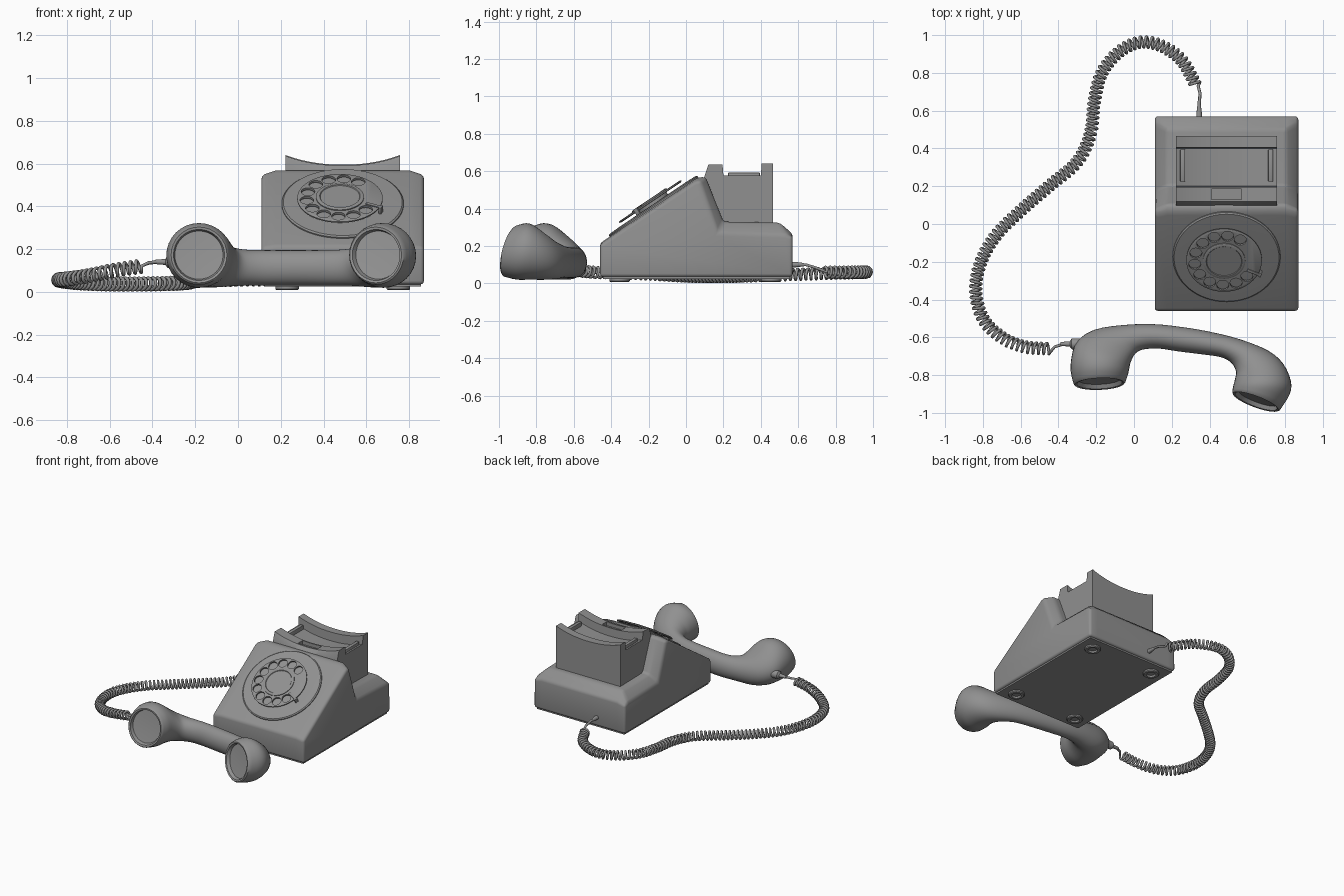
import bpy, bmesh, math
from mathutils import Vector, Matrix

if "Cube" in bpy.data.objects:
    bpy.data.objects.remove(bpy.data.objects["Cube"])

grey = bpy.data.materials.new("grey plastic")
grey.diffuse_color = (0.28, 0.28, 0.28, 1)
grey.use_nodes = True
grey.node_tree.nodes["Principled BSDF"].inputs["Base Color"].default_value = grey.diffuse_color
CX = 0.49                                  # centre line of the telephone body


def finish(name, bm):
    bmesh.ops.recalc_face_normals(bm, faces=bm.faces)
    me = bpy.data.meshes.new(name)
    bm.to_mesh(me)
    bm.free()
    me.materials.append(grey)
    ob = bpy.data.objects.new(name, me)
    bpy.context.collection.objects.link(ob)
    return ob


def loft(name, rings, bevel=0, segments=2):
    """Skin a row of equal closed rings and cap both ends."""
    bm = bmesh.new()
    vs = [[bm.verts.new(p) for p in r] for r in rings]
    n = len(rings[0])
    for a, b in zip(vs, vs[1:]):
        for i in range(n):
            j = (i + 1) % n
            bm.faces.new((a[i], a[j], b[j], b[i]))
    bm.faces.new(vs[0])
    bm.faces.new(vs[-1])
    bmesh.ops.recalc_face_normals(bm, faces=bm.faces)
    if bevel:
        edges = [e for e in bm.edges if e.calc_face_angle(0) > math.radians(25)]
        bmesh.ops.bevel(bm, geom=edges, offset=bevel, segments=segments,
                        profile=0.5, affect='EDGES', clamp_overlap=True)
    return finish(name, bm)


def box(name, x0, x1, y0, y1, z0, z1, bevel=0):
    ring = lambda x: [(x, y0, z0), (x, y1, z0), (x, y1, z1), (x, y0, z1)]
    return loft(name, [ring(x0), ring(x1)], bevel)


def lathe(name, profile, matrix, n=48):
    """Spin (radius, height) pairs about the local z axis."""
    rings = [[matrix @ Vector((r * math.cos(2 * math.pi * i / n),
                               r * math.sin(2 * math.pi * i / n), h))
              for i in range(n)] for r, h in profile]
    return loft(name, rings)


def spline(pts, steps):
    """Smooth curve through points with any number of components."""
    out = []
    for i in range(len(pts) - 1):
        p0, p1, p2, p3 = (pts[max(i - 1, 0)], pts[i], pts[i + 1],
                          pts[min(i + 2, len(pts) - 1)])
        for s in range(steps):
            t = s / steps
            out.append(tuple(0.5 * (2 * b + (c - a) * t + (2 * a - 5 * b + 4 * c - d) * t * t
                                    + (3 * b - a - 3 * c + d) * t ** 3)
                             for a, b, c, d in zip(p0, p1, p2, p3)))
    return out + [tuple(pts[-1])]


def cut(ob, cutter):
    m = ob.modifiers.new("cut", 'BOOLEAN')
    m.operation, m.solver, m.object = 'DIFFERENCE', 'EXACT', cutter
    cutter.hide_render = True
    cutter.hide_set(True)


# Body: wedge with a chamfered rear deck
inner = [(-.46, .035), (.57, .035), (.57, .265), (.50, .325), (.20, .33),
         (.105, .57), (.06, .565), (-.46, .215)]
outer = [(-.46, .035), (.57, .035), (.57, .25), (.53, .26), (.17, .27),
         (.078, .548), (.045, .543), (-.46, .205)]
loft("body", [[(CX + x, y, z) for y, z in prof] for x, prof in
              ((-.38, outer), (-.315, inner), (.315, inner), (.38, outer))], 0.018, 3)
box("base_plate", CX - .365, CX + .365, -.445, .555, .024, .04)

# Feet with hollow centres
for sx in (-1, 1):
    for y in (-.355, .455):
        lathe("foot", [(.055, .03), (.055, .014), (.05, .008), (.033, .008), (.028, .02)],
              Matrix.Translation((CX + sx * .26, y, 0)), 24)

# Cradle: saddle-shaped block with front and rear ridges
rings = []
for i in range(17):
    u = i / 8 - 1
    top = .595 + .045 * abs(u) ** 2.2
    fl = top - .063
    rings.append([(CX + .268 * u, y, z) for y, z in
                  ((.09, .30), (.095, .56), (.12, top - .004), (.195, top - .004), (.20, fl),
                   (.40, fl), (.405, top), (.465, top), (.465, .30))])
cradle = loft("cradle", rings)
cut(cradle, box("finger_slot_cutter", .41, .57, .13, .185, .565, .7))
for s in (-1, 1):
    box("cradle_plunger", CX + s * .233 - .013, CX + s * .233 + .013, .225, .395, .53, .592, .004)

# Dial: parts stacked along the normal of the sloping face
slope = math.atan2(.35, .52)
dial = Matrix.Translation((CX, -.172, .409)) @ Matrix.Rotation(slope, 4, 'X')
hub = dial @ Matrix.Translation((-.013, 0, 0))
lathe("dial_plate", [(.285, -.01), (.285, .006), (.278, .012), (.22, .014)], dial, 64)
lathe("dial_hub", [(.1, .01), (.1, .04), (.112, .04), (.112, .045), (.105, .048),
                   (.095, .048), (.092, .044)], hub)
wheel = lathe("finger_wheel", [(.19, .028), (.2, .031), (.2, .037), (.195, .04)], hub, 64)
bm = bmesh.new()
for k in range(11):
    a = math.radians(57 + 26.3 * k)
    bmesh.ops.create_cone(bm, cap_ends=True, segments=24, radius1=.032, radius2=.032, depth=.06,
                          matrix=hub @ Matrix.Translation((.157 * math.cos(a),
                                                           .157 * math.sin(a), .035)))
cut(wheel, finish("finger_hole_cutter", bm))
stop = box("finger_stop", .135, .215, -.008, .008, .042, .048, .002)
stop.data.transform(hub @ Matrix.Rotation(math.radians(-25), 4, 'Z'))
post = box("finger_stop_post", .203, .217, -.012, .012, .005, .048, .002)
post.data.transform(hub @ Matrix.Rotation(math.radians(-25), 4, 'Z'))

# Handset: each section gives outer x, y, inner x, y, low z, high z
sections = [
    (-.32, -.845, -.045, -.835, .035, .31), (-.335, -.78, -.03, -.79, .02, .322),
    (-.33, -.70, -.02, -.74, .02, .31), (-.30, -.62, 0, -.695, .02, .27),
    (-.21, -.56, .03, -.67, .022, .225), (-.06, -.535, .08, -.66, .03, .2),
    (.1, -.53, .14, -.66, .03, .195), (.25, -.545, .24, -.675, .03, .195),
    (.4, -.57, .36, -.69, .03, .195), (.56, -.61, .46, -.705, .03, .2),
    (.71, -.67, .515, -.735, .022, .225), (.79, -.74, .54, -.78, .02, .27),
    (.83, -.83, .535, -.82, .02, .31), (.825, -.9, .525, -.86, .02, .322),
    (.775, -.98, .52, -.89, .035, .31)]
secs = spline(sections, 3)
rings = []
for k, (ox, oy, ix, iy, z0, z1) in enumerate(secs):
    lean = .24 * max(0, 1 - min(k, len(secs) - 1 - k) / 9)     # mouthpieces look slightly up
    ring = []
    for i in range(32):
        c, s = math.cos(math.pi * i / 16), math.sin(math.pi * i / 16)
        h = (z1 - z0) / 2 * s
        ring.append(Vector(((ox + ix) / 2 + (ox - ix) / 2 * c,
                            (oy + iy) / 2 + (oy - iy) / 2 * c + lean * h, (z0 + z1) / 2 + h)))
    rings.append(ring)


def recess(end, near):
    """Rings that sink a dish into the end of the handset."""
    mid = sum(end, Vector()) / 32
    ax = (mid - sum(near, Vector()) / 32).normalized()
    return [[mid + (p - mid) * s + ax * d for p in end]
            for s, d in ((.95, .007), (.87, .004), (.82, -.018), (.4, -.022))]


rings = recess(rings[0], rings[2])[::-1] + rings + recess(rings[-1], rings[-3])
loft("handset", rings)

# Sleeves where the cord enters the handset and the body
side = Matrix.Rotation(math.radians(-90), 4, 'Y')
lathe("handset_sleeve", [(.03, 0), (.028, .05), (.014, .06), (.01, .11)],
      Matrix.Translation((-.28, -.635, .14)) @ side, 16)
lathe("body_sleeve", [(.016, 0), (.014, .03), (.009, .07)],
      Matrix.Translation((.345, .56, .1)) @ Matrix.Rotation(math.radians(-90), 4, 'X'), 16)

# Coiled cord
path = [Vector(p) for p in spline([
    (.325, .74, .06), (.25, .87, .06), (.14, .945, .06), (.03, .962, .06), (-.08, .91, .058),
    (-.17, .8, .055), (-.21, .65, .05), (-.23, .48, .045), (-.30, .33, .04), (-.45, .2, .037),
    (-.6, .07, .037), (-.73, -.06, .042), (-.81, -.2, .05), (-.838, -.35, .056),
    (-.8, -.5, .06), (-.7, -.6, .075), (-.58, -.65, .1), (-.45, -.66, .12)], 20)]
lengths = [0]
for a, b in zip(path, path[1:]):
    lengths.append(lengths[-1] + (b - a).length)
turns, per, seg = 94, 12, 0
wire = [(.345, .57, .1), (.345, .64, .1), (.35, .69, .085), (.34, .73, .07)]
for i in range(turns * per + 1):
    d = lengths[-1] * i / (turns * per)
    while seg < len(path) - 2 and lengths[seg + 1] < d:
        seg += 1
    a, b = path[seg], path[seg + 1]
    p = a.lerp(b, (d - lengths[seg]) / (lengths[seg + 1] - lengths[seg]))
    t = (b - a).normalized()
    across = t.cross(Vector((0, 0, 1))).normalized()
    up = across.cross(t)
    ang = 2 * math.pi * i / per
    wire.append(tuple(p + .028 * (math.cos(ang) * across + math.sin(ang) * up)))
wire += [(-.42, -.65, .135), (-.38, -.638, .14), (-.33, -.635, .14)]
cu = bpy.data.curves.new("coiled_cord", 'CURVE')
cu.dimensions = '3D'
cu.bevel_depth, cu.bevel_resolution, cu.use_fill_caps = .0085, 1, True
sp = cu.splines.new('POLY')
sp.points.add(len(wire) - 1)
for pt, co in zip(sp.points, wire):
    pt.co = (*co, 1)
cu.materials.append(grey)
bpy.context.collection.objects.link(bpy.data.objects.new("coiled_cord", cu))

# Smooth shading with sharp edges kept
bpy.ops.object.select_all(action='DESELECT')
for ob in bpy.context.collection.objects:
    if ob.type == 'MESH' and not ob.hide_render:
        ob.select_set(True)
        bpy.context.view_layer.objects.active = ob
bpy.ops.object.shade_smooth_by_angle(angle=math.radians(32))
